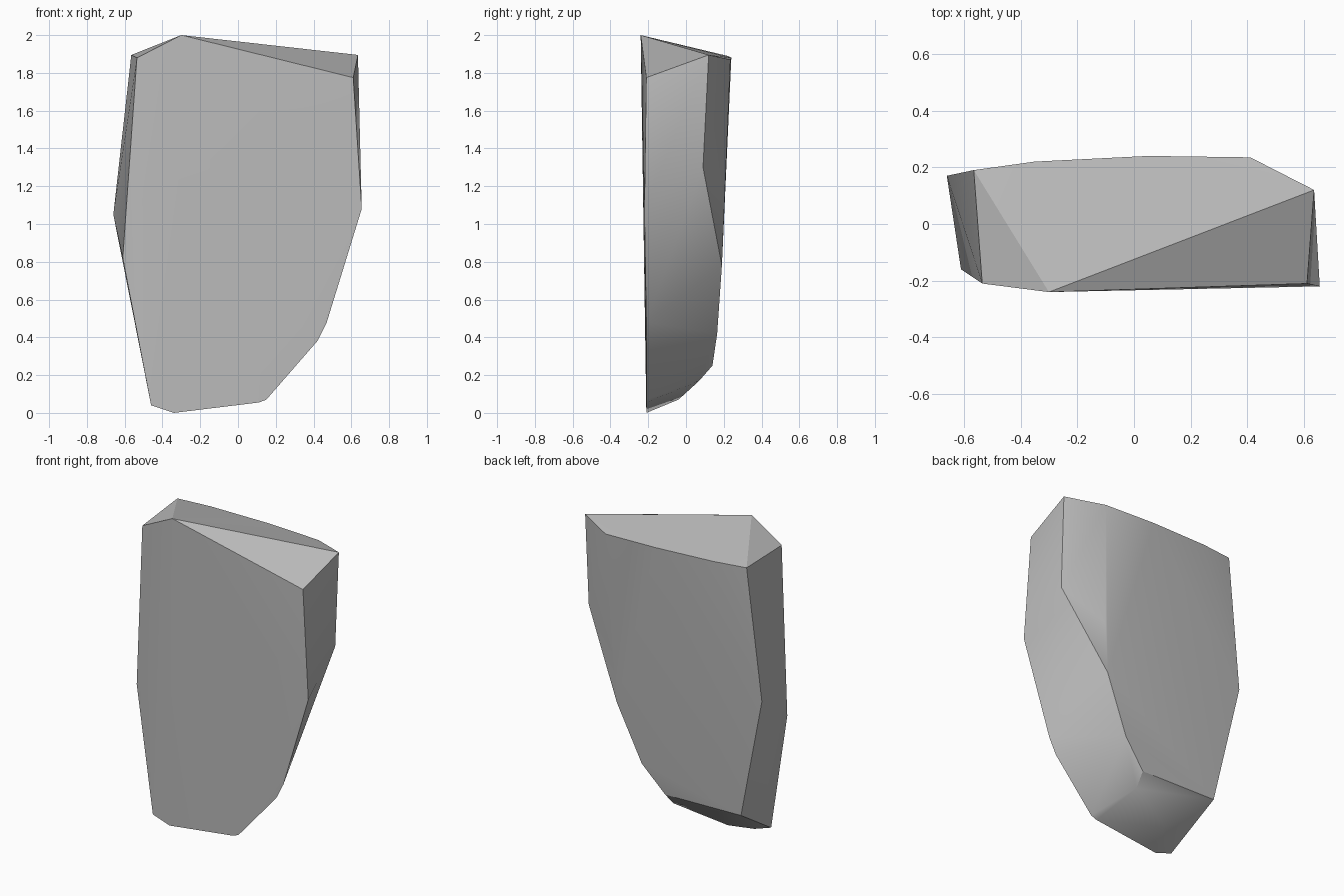
import bpy
import bmesh
import math

# Remove the default object
default_object = bpy.data.objects.get("Cube")
if default_object is not None:
    bpy.data.objects.remove(default_object, do_unlink=True)


def make_material(name, colour):
    material = bpy.data.materials.new(name)
    material.use_nodes = True
    material.diffuse_color = colour
    shader = material.node_tree.nodes["Principled BSDF"]
    shader.inputs["Base Color"].default_value = colour
    return material


def make_chunk(name, corner_groups, material):
    """Wrap a tight convex skin around groups of chipped corners."""
    mesh = bpy.data.meshes.new(name)
    bm = bmesh.new()
    for group in corner_groups:
        for corner in group:
            bm.verts.new(corner)
    result = bmesh.ops.convex_hull(bm, input=bm.verts[:])
    spare = set(result["geom_interior"]) | set(result["geom_unused"])
    spare_verts = [item for item in spare if isinstance(item, bmesh.types.BMVert)]
    bmesh.ops.delete(bm, geom=spare_verts, context="VERTS")
    bmesh.ops.recalc_face_normals(bm, faces=bm.faces[:])
    bm.to_mesh(mesh)
    bm.free()
    mesh.materials.append(material)
    chunk = bpy.data.objects.new(name, mesh)
    bpy.context.collection.objects.link(chunk)
    return chunk


# Front outline, running from the foot up the right side and down the left
front_rim = [
    (-.34, -.21, 0), (-.46, -.21, .04), (-.61, -.16, .82),
    (-.535, -.21, 1.88), (-.3, -.24, 2), (.61, -.21, 1.775),
    (.655, -.22, 1.08), (.47, -.21, .48), (.42, -.21, .38),
    (.15, -.21, .07), (.11, -.21, .055),
]

# Back outline, running along the top and around the broad rear face
back_rim = [
    (-.565, .19, 1.895), (-.35, .22, 1.89), (.05, .24, 1.88),
    (.41, .235, 1.87), (.635, .12, 1.895), (.63, .09, 1.3),
    (.385, .2, 1.1), (.36, .19, .78), (.2, .165, .42),
    (.05, .14, .25), (-.49, .14, .26), (-.66, .17, 1.05),
]

# Rounded underside between the two outlines
underside = [(.04, .07, .17), (-.27, -.04, .07)]

stone_grey = make_material("stone grey", (.5, .5, .5, 1))
rock = make_chunk("rock_chunk", [front_rim, back_rim, underside], stone_grey)

# Soft facets with crisp broken edges
bpy.ops.object.select_all(action="DESELECT")
rock.select_set(True)
bpy.context.view_layer.objects.active = rock
bpy.ops.object.shade_smooth_by_angle(angle=math.radians(30))
